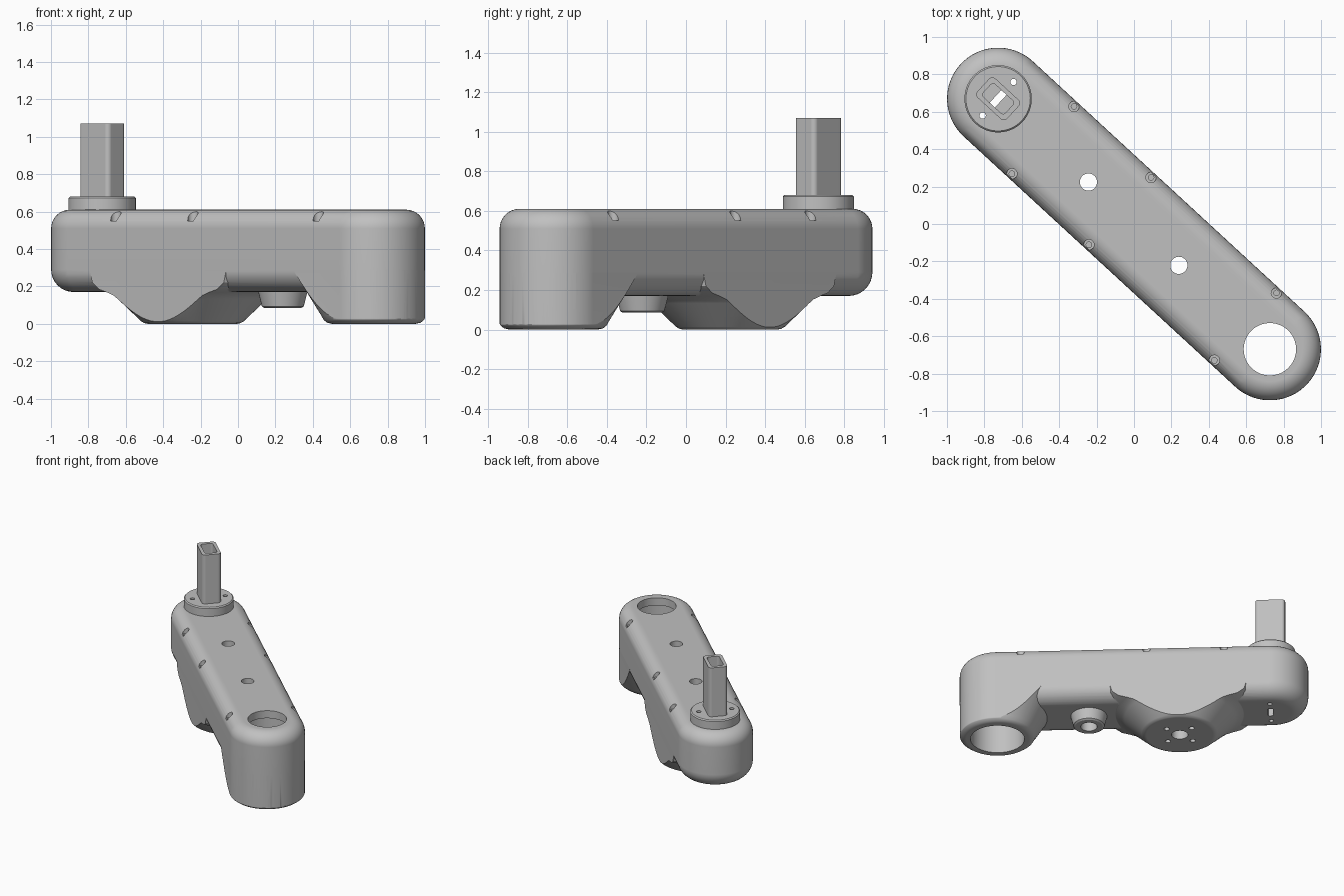
import bpy, bmesh, math
from mathutils import Matrix

if "Cube" in bpy.data.objects:
    bpy.data.objects.remove(bpy.data.objects["Cube"])

H = 0.988          # half distance between the arm's end centres
R = 0.273          # half width of the arm
UA, UB = -0.331, 0.326   # the two middle hole positions along the arm
TURN = Matrix.Rotation(math.atan2(-0.67, 0.727), 4, 'Z')

grey = bpy.data.materials.new("plain grey")
grey.diffuse_color = (0.53, 0.53, 0.53, 1)
grey.use_nodes = True
grey.node_tree.nodes["Principled BSDF"].inputs["Base Color"].default_value = grey.diffuse_color


def stadium(r, z, n=32):
    pts = []
    for side, start in ((1, -math.pi / 2), (-1, math.pi / 2)):
        for i in range(n + 1):
            a = start + math.pi * i / n
            pts.append((side * H + r * math.cos(a), r * math.sin(a), z))
    return pts


def circle(cx, cy, r, z, n=48):
    return [(cx + r * math.cos(2 * math.pi * i / n),
             cy + r * math.sin(2 * math.pi * i / n), z) for i in range(n)]


def round_rect(cx, a, b, r, z, n=6):
    pts = []
    for k, (sx, sy) in enumerate(((1, 1), (-1, 1), (-1, -1), (1, -1))):
        for i in range(n + 1):
            t = math.pi / 2 * (k + i / n)
            pts.append((cx + sx * (a - r) + r * math.cos(t),
                        sy * (b - r) + r * math.sin(t), z))
    return pts


def loft(name, rings):
    """Closed solid through rings listed from bottom to top."""
    bm = bmesh.new()
    vs = [[bm.verts.new(p) for p in ring] for ring in rings]
    n = len(vs[0])
    for lo, hi in zip(vs, vs[1:]):
        for i in range(n):
            j = (i + 1) % n
            bm.faces.new((lo[i], lo[j], hi[j], hi[i]))
    bm.faces.new(vs[0][::-1])
    bm.faces.new(vs[-1])
    bm.normal_update()
    me = bpy.data.meshes.new(name)
    bm.to_mesh(me)
    bm.free()
    me.materials.append(grey)
    ob = bpy.data.objects.new(name, me)
    bpy.context.collection.objects.link(ob)
    return ob


def lathe(name, cx, profile, cy=0, n=48):
    return loft(name, [circle(cx, cy, r, z, n) for r, z in profile])


def combine(ob, other, op):
    m = ob.modifiers.new("bool", 'BOOLEAN')
    m.operation, m.object, m.solver = op, other, 'EXACT'
    bpy.context.view_layer.objects.active = ob
    bpy.ops.object.modifier_apply(modifier=m.name)
    bpy.data.objects.remove(other)


def drill(ob, cx, cy, r, z0, z1, n=32):
    combine(ob, lathe("cutter", cx, [(r, z0), (r, z1)], cy, n), 'DIFFERENCE')


def shaft_holes(ob):
    # slot and two pin holes running through flange, shaft and arm
    slot = loft("cutter", [round_rect(-H, 0.019, 0.049, 0.008, z) for z in (-0.1, 0.9)])
    combine(ob, slot, 'DIFFERENCE')
    for s in (-1, 1):
        drill(ob, -H, s * 0.122, 0.017, -0.1, 0.9, 20)


def finish(ob):
    ob.data.transform(TURN)
    bpy.ops.object.select_all(action='DESELECT')
    ob.select_set(True)
    bpy.context.view_layer.objects.active = ob
    bpy.ops.object.shade_smooth_by_angle(angle=math.radians(30))
    w = ob.modifiers.new("normals", 'WEIGHTED_NORMAL')
    w.keep_sharp = True


# arm housing: rounded capsule
rings = []
for f, z, s in ((0.12, 0.17, -1), (0.10, 0.61, 1)):
    steps = range(9) if s < 0 else range(8, -1, -1)
    for i in steps:
        a = math.pi / 2 * i / 8
        rings.append(stadium(R - f + f * math.sin(a), z - s * f * (1 - math.cos(a))))
arm = loft("arm_housing", rings)

# lower swellings: flared cones trimmed to the arm width
bearing = [(0.225, 0), (0.25, 0.006), (0.268, 0.02), (0.282, 0.045),
           (0.44, 0.30), (0.485, 0.37)]
motor = [(0.24, 0), (0.258, 0.004), (0.275, 0.014), (0.40, 0.133), (0.425, 0.153),
         (0.46, 0.168), (0.51, 0.185), (0.55, 0.22), (0.57, 0.30)]
for cx, prof in ((H, bearing), (UA, motor)):
    cone = lathe("swelling", cx, prof, n=96)
    trim = loft("trim", [stadium(R - 0.0008, z, 48) for z in (-0.1, 0.5)])
    combine(cone, trim, 'INTERSECT')
    combine(arm, cone, 'UNION')

# small boss under the middle
combine(arm, lathe("boss", UB, [(0.10, 0.085), (0.112, 0.093), (0.132, 0.172), (0.132, 0.25)]), 'UNION')

# bearing bore with a lip at the top
drill(arm, H, 0, 0.14, -0.1, 0.8, 64)
drill(arm, H, 0, 0.195, -0.1, 0.55, 64)

# middle holes, wider below, and four bolt holes around the motor hole
for cx, depth in ((UA, 0.1), (UB, 0.2)):
    drill(arm, cx, 0, 0.046, -0.1, 0.8)
    drill(arm, cx, 0, 0.06, -0.1, depth)
for sx in (-1, 1):
    for sy in (-1, 1):
        drill(arm, UA + sx * 0.09, sy * 0.09, 0.02, -0.1, 0.08, 20)

# screw pockets along both top edges
for u in (-0.662, -0.102, 0.81):
    for s in (-1, 1):
        drill(arm, u, s * 0.245, 0.028, 0.55, 0.8, 24)
        drill(arm, u, s * 0.245, 0.015, 0.50, 0.8, 16)
shaft_holes(arm)
finish(arm)

# round flange on the shaft end
flange = lathe("shaft_flange", -H, [(0.18, 0.60), (0.18, 0.672), (0.172, 0.68)], n=64)
shaft_holes(flange)
finish(flange)

# hollow rectangular shaft
shaft = loft("shaft", [round_rect(-H, 0.108, 0.07, 0.025, z) for z in (0.67, 1.07)])
combine(shaft, loft("cutter", [round_rect(-H, 0.08, 0.046, 0.018, z) for z in (0.72, 1.2)]), 'DIFFERENCE')
shaft_holes(shaft)
finish(shaft)
